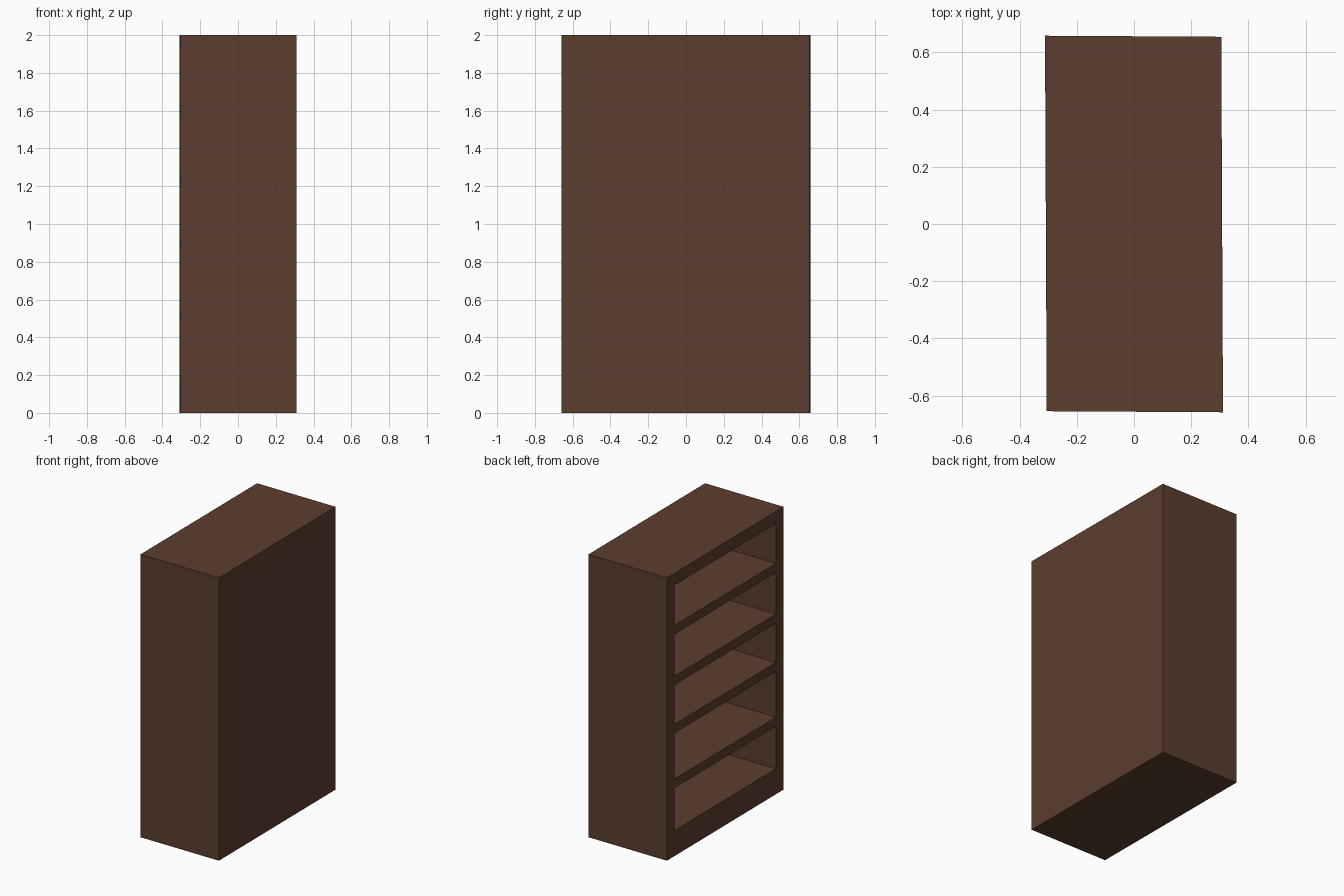
import bpy
import bmesh

if "Cube" in bpy.data.objects:
    bpy.data.objects.remove(bpy.data.objects["Cube"])

# Overall half sizes, height and board thicknesses
HX, HY, H = 0.308, 0.656, 2.0
SIDE, TOP, PLINTH, BACK = 0.085, 0.085, 0.18, 0.055
SHELF = 0.064
SHELF_TOPS = [0.545, 0.932, 1.273, 1.632]

wood = bpy.data.materials.new("dark brown wood")
wood.diffuse_color = (0.107, 0.0467, 0.0273, 1.0)
wood.use_nodes = True
wood.node_tree.nodes["Principled BSDF"].inputs["Base Color"].default_value = wood.diffuse_color


def box(name, x0, x1, y0, y1, z0, z1):
    """Box between two corners, with the model's slight skew in plan."""
    bm = bmesh.new()
    bmesh.ops.create_cube(bm, size=1.0)
    for v in bm.verts:
        x = x1 if v.co.x > 0 else x0
        y = y1 if v.co.y > 0 else y0
        z = z1 if v.co.z > 0 else z0
        v.co = (x - 0.0046 * y, y - 0.006 * x, z)
    mesh = bpy.data.meshes.new(name)
    bm.to_mesh(mesh)
    bm.free()
    mesh.materials.append(wood)
    obj = bpy.data.objects.new(name, mesh)
    bpy.context.collection.objects.link(obj)
    return obj


# Bookcase body, hollowed from the left side
carcass = box("carcass", -HX, HX, -HY, HY, 0, H)
cutter = box("opening_cutter", -HX - 0.1, HX - BACK,
             -HY + SIDE, HY - SIDE, PLINTH, H - TOP)
cut = carcass.modifiers.new("opening", "BOOLEAN")
cut.operation = "DIFFERENCE"
cut.solver = "EXACT"
cut.object = cutter

# Apply the cut and remove the helper
bpy.context.view_layer.objects.active = carcass
carcass.select_set(True)
bpy.ops.object.modifier_apply(modifier=cut.name)
bpy.data.objects.remove(cutter)

# Shelves, flush with the open face
for i, z in enumerate(SHELF_TOPS):
    box(f"shelf_{i + 1}", -HX, HX - BACK,
        -HY + SIDE, HY - SIDE, z - SHELF, z)
